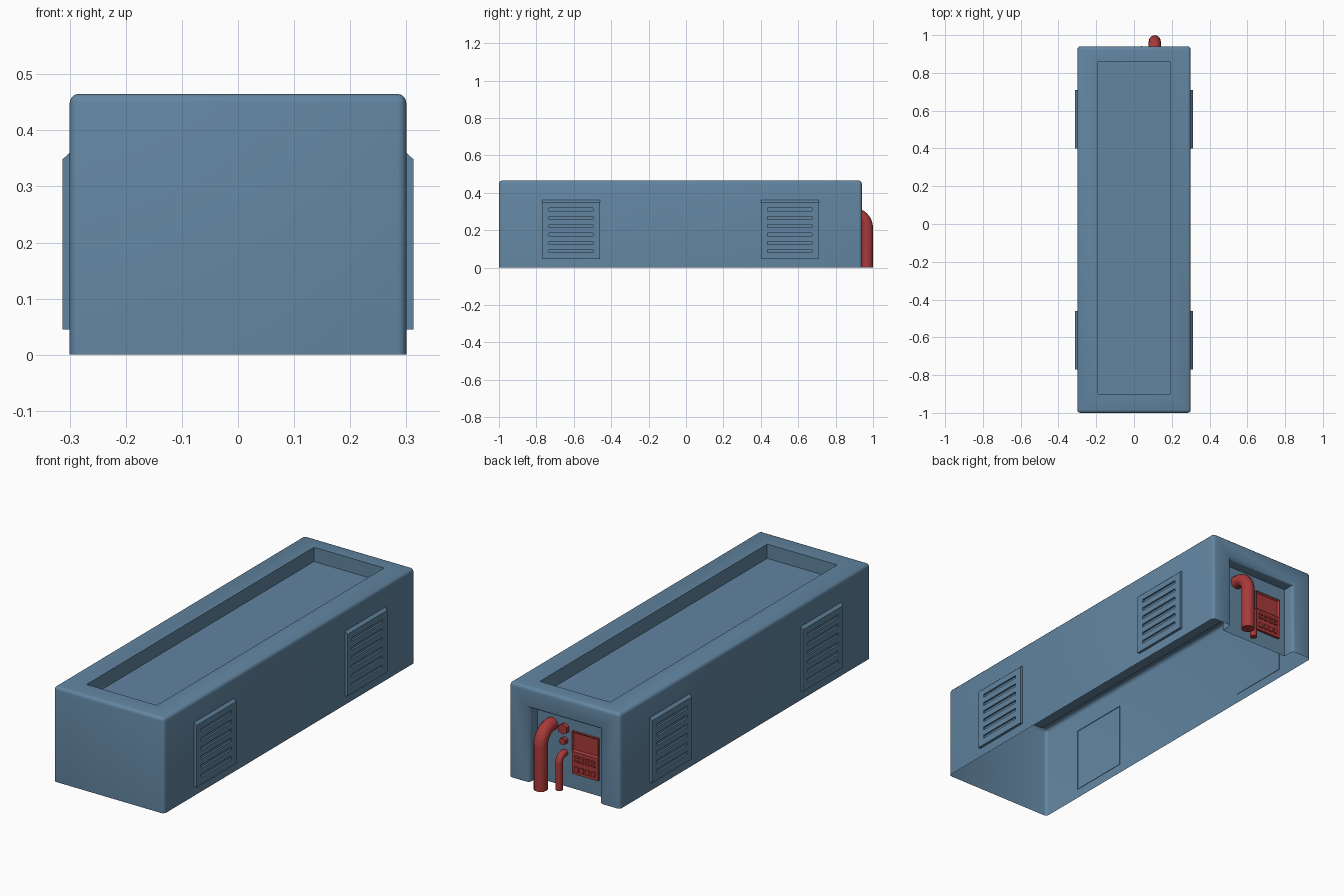
import bpy, bmesh
from math import sin, cos, pi, radians

cube = bpy.data.objects.get("Cube")
if cube:
    bpy.data.objects.remove(cube, do_unlink=True)


def material(name, rgb):
    m = bpy.data.materials.new(name)
    m.use_nodes = True
    m.diffuse_color = (*rgb, 1)
    m.node_tree.nodes["Principled BSDF"].inputs["Base Color"].default_value = (*rgb, 1)
    return m


BLUE = material("steel blue", (0.122, 0.235, 0.356))
RED = material("signal red", (0.39, 0.042, 0.042))


def finish(name, bm, mat):
    """Turn a bmesh into a shaded object."""
    me = bpy.data.meshes.new(name)
    bm.to_mesh(me)
    bm.free()
    me.materials.append(mat)
    ob = bpy.data.objects.new(name, me)
    bpy.context.collection.objects.link(ob)
    shade(ob)
    return ob


def shade(ob):
    bpy.ops.object.select_all(action="DESELECT")
    ob.select_set(True)
    bpy.context.view_layer.objects.active = ob
    bpy.ops.object.shade_smooth_by_angle(angle=radians(35))


# Housing: open-bottomed shell with a tray in the roof and an alcove at the back
W, FRONT, BACK, TOP = 0.3, -1.0, 0.94, 0.465
IN, TRAY_Z, ALC_Y, ALC_Z = 0.19, 0.395, 0.88, 0.362


def rect(x, y0, y1, z):
    return [(-x, y0, z), (x, y0, z), (x, y1, z), (-x, y1, z)]


def arch(y):
    return [(-IN, y, 0), (-IN, y, ALC_Z), (IN, y, ALC_Z), (IN, y, 0)]


bm = bmesh.new()
base, roof = rect(W, FRONT, BACK, 0), rect(W, FRONT, BACK, TOP)
rim, tray = rect(IN, -0.9, 0.86, TOP), rect(IN, -0.9, 0.86, TRAY_Z)
mouth, wall = arch(BACK), arch(ALC_Y)
faces = [tray, wall, [base[3]] + mouth + [base[2], roof[2], roof[3]]]
for i in range(4):
    j = (i + 1) % 4
    faces += [[roof[i], roof[j], rim[j], rim[i]], [rim[i], rim[j], tray[j], tray[i]]]
    if i != 2:
        faces.append([base[i], base[j], roof[j], roof[i]])
    if i < 3:
        faces.append([mouth[i], mouth[j], wall[j], wall[i]])
for f in faces:
    bm.faces.new([bm.verts.new(p) for p in f])
bmesh.ops.remove_doubles(bm, verts=bm.verts, dist=1e-5)
bmesh.ops.recalc_face_normals(bm, faces=bm.faces)
bm.normal_update()
if max(bm.faces, key=lambda f: f.calc_center_median().z).normal.z < 0:
    bmesh.ops.reverse_faces(bm, faces=bm.faces)


def rounded(e):
    a, b = (v.co for v in e.verts)
    if len(e.link_faces) < 2:
        return False
    corner = abs(abs(a.x) - W) < 1e-4 and abs(a.x - b.x) < 1e-4
    ends = abs(a.y - b.y) < 1e-4 and (abs(a.y - BACK) < 1e-4 or abs(a.y - FRONT) < 1e-4)
    return corner or ends


bmesh.ops.bevel(bm, geom=[e for e in bm.edges if rounded(e)], offset=0.016,
                segments=3, profile=0.5, affect="EDGES")
finish("housing", bm, BLUE)


# Louvred side vents, mirrored to the other side
def vent(name, yc):
    bm = bmesh.new()
    ys = [yc - 0.155, yc - 0.118, yc + 0.118, yc + 0.155]
    zs = [0.045]
    for i in range(6):
        z = 0.088 + 0.0445 * i
        zs += [z - 0.008, z + 0.008]
    zs.append(0.348)
    grid = [[bm.verts.new((0.313, y, z)) for y in ys] for z in zs]
    slots = []
    for r in range(len(zs) - 1):
        for c in range(3):
            f = bm.faces.new([grid[r][c], grid[r][c + 1], grid[r + 1][c + 1], grid[r + 1][c]])
            if c == 1 and r % 2:
                slots.append(f)
    # Skirt back to the housing, sloping at the top
    border = [e for e in bm.edges if e.is_boundary]
    ext = bmesh.ops.extrude_edge_only(bm, edges=border)
    for v in ext["geom"]:
        if isinstance(v, bmesh.types.BMVert):
            v.co.x = 0.298
            if v.co.z > 0.34:
                v.co.z = 0.362
    # Sunken slots
    for f in bmesh.ops.extrude_discrete_faces(bm, faces=slots)["faces"]:
        for v in f.verts:
            v.co.x -= 0.009
    bmesh.ops.recalc_face_normals(bm, faces=bm.faces)
    ob = finish(name, bm, BLUE)
    ob.modifiers.new("other side", "MIRROR").use_axis = (True, False, False)


vent("front_vents", -0.615)
vent("back_vents", 0.555)


# Pipes leaving the alcove wall and bending down to the ground
def pipe(name, x, y, z, bend, radius):
    cu = bpy.data.curves.new(name, "CURVE")
    cu.dimensions = "3D"
    cu.bevel_depth = radius
    cu.bevel_resolution = 4
    cu.use_fill_caps = True
    pts = [(x, ALC_Y - 0.005, z)]
    for i in range(9):
        a = pi / 2 * i / 8
        pts.append((x, y - bend + bend * sin(a), z - bend + bend * cos(a)))
    pts.append((x, y, 0))
    sp = cu.splines.new("POLY")
    sp.points.add(len(pts) - 1)
    for p, co in zip(sp.points, pts):
        p.co = (*co, 1)
    ob = bpy.data.objects.new(name, cu)
    bpy.context.collection.objects.link(ob)
    cu.materials.append(RED)
    bpy.ops.object.select_all(action="DESELECT")
    ob.select_set(True)
    bpy.context.view_layer.objects.active = ob
    bpy.ops.object.convert(target="MESH")
    shade(bpy.context.object)


pipe("large_pipe", 0.11, 0.968, 0.288, 0.075, 0.032)
pipe("small_pipe", 0.04, 0.925, 0.165, 0.035, 0.017)


# Hexagonal plugs on the alcove wall
def plug(name, z, radius):
    bpy.ops.mesh.primitive_cylinder_add(vertices=6, radius=radius, depth=0.03,
                                        location=(0.04, ALC_Y + 0.005, z),
                                        rotation=(pi / 2, 0, 0))
    bpy.context.object.name = name
    bpy.context.object.data.materials.append(RED)


plug("large_plug", 0.285, 0.026)
plug("small_plug", 0.225, 0.018)


# Control panel: plate with a sunken screen and rows of buttons
def box(name, x, z, w, h, thick):
    bpy.ops.mesh.primitive_cube_add(size=1, location=(x, ALC_Y + thick / 2, z))
    ob = bpy.context.object
    ob.name = name
    ob.scale = (w, thick, h)
    bpy.ops.object.transform_apply(location=False, rotation=False, scale=True)
    ob.data.materials.append(RED)
    return ob


PX = -0.077
box("control_panel", PX, 0.133, 0.142, 0.11, 0.012)
screen = box("screen_panel", PX, 0.2365, 0.142, 0.097, 0.012)
bm = bmesh.new()
bm.from_mesh(screen.data)
face = [f for f in bm.faces if f.normal.y > 0.9]
bmesh.ops.inset_region(bm, faces=face, thickness=0.01)
bmesh.ops.translate(bm, verts=face[0].verts, vec=(0, -0.008, 0))
bm.to_mesh(screen.data)
bm.free()
for row, z in enumerate((0.165, 0.145, 0.105)):
    for col in range(4):
        tall = 0.024 if row == 2 else 0.01
        box(f"button_{row}_{col}", PX + 0.045 - 0.03 * col, z, 0.02, tall, 0.017)
